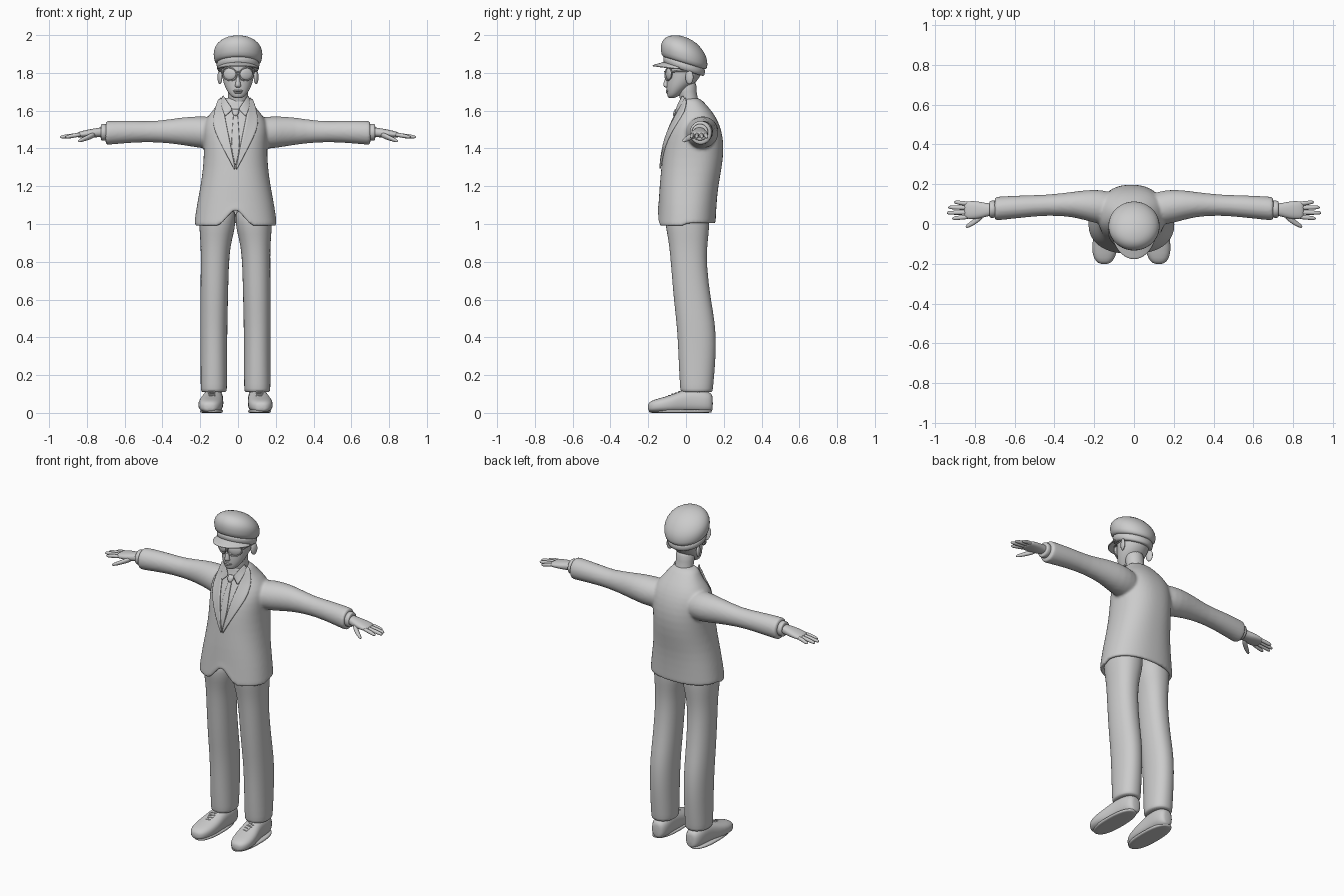
import bpy, bmesh, math
from mathutils import Vector

XC = -0.013  # body centre line, slightly off the head's


def finish(name, verts, faces, levels=1, thick=0):
    bm = bmesh.new()
    vs = [bm.verts.new(v) for v in verts]
    for f in faces:
        bm.faces.new([vs[i] for i in f])
    bmesh.ops.recalc_face_normals(bm, faces=bm.faces)
    for f in bm.faces:
        f.smooth = True
    me = bpy.data.meshes.new(name)
    bm.to_mesh(me)
    bm.free()
    ob = bpy.data.objects.new(name, me)
    bpy.context.collection.objects.link(ob)
    if thick:
        m = ob.modifiers.new("thick", 'SOLIDIFY')
        m.thickness, m.offset = thick, 0
    if levels:
        m = ob.modifiers.new("sub", 'SUBSURF')
        m.levels = m.render_levels = levels
    return ob


def loft(name, rings, axis='z', p=2.0, sides=24, s=1, ox=0, warp=None, levels=1):
    """Skin rings (t, a, b, ra, rb[, slope]) set along an axis; s mirrors in x."""
    verts = []
    for r in rings:
        t, a, b, ra, rb = r[:5]
        for i in range(sides):
            c, d = math.cos(2 * math.pi * i / sides), math.sin(2 * math.pi * i / sides)
            u = math.copysign(abs(c) ** (2 / p), c) * ra
            w = math.copysign(abs(d) ** (2 / p), d) * rb
            v = {'z': Vector((a + u, b + w, t)), 'x': Vector((t, a + u, b + w)),
                 'y': Vector((a + u, t, b + w))}[axis]
            if len(r) > 5:
                v.z -= r[5] * w
            v.x = ox + s * v.x
            verts.append(warp(v) if warp else v)
    n = len(rings)
    faces = [(k * sides + i, k * sides + (i + 1) % sides, (k + 1) * sides + (i + 1) % sides, (k + 1) * sides + i)
             for k in range(n - 1) for i in range(sides)]
    faces += [tuple(range(sides)), tuple(range((n - 1) * sides, n * sides))]
    return finish(name, verts, faces, levels)


def strip(name, a, b, thick, n=5):
    """Ruled panel between two edges of 3D points."""
    verts = [Vector(p).lerp(Vector(q), i / n) for p, q in zip(a, b) for i in range(n + 1)]
    faces = [(k * (n + 1) + i, k * (n + 1) + i + 1, (k + 1) * (n + 1) + i + 1, (k + 1) * (n + 1) + i)
             for k in range(len(a) - 1) for i in range(n)]
    return finish(name, verts, faces, 1, thick)


def tube(name, pts, r, closed=False):
    cu = bpy.data.curves.new(name, 'CURVE')
    cu.dimensions, cu.bevel_depth, cu.bevel_resolution, cu.use_fill_caps = '3D', r, 2, True
    sp = cu.splines.new('POLY')
    sp.points.add(len(pts) - 1)
    for q, v in zip(sp.points, pts):
        q.co = (*v, 1)
    sp.use_cyclic_u = closed
    ob = bpy.data.objects.new(name, cu)
    bpy.context.collection.objects.link(ob)
    return ob


def ball(name, loc, size, rz=0):
    bpy.ops.mesh.primitive_uv_sphere_add(segments=24, ring_count=14, radius=1, location=loc, rotation=(0, 0, rz))
    ob = bpy.context.object
    ob.name, ob.scale = name, size
    for f in ob.data.polygons:
        f.use_smooth = True
    return ob


# Jacket body: hollow hem with a front notch, closing in at the neck
body = [(1.0, 0, .002, .219, .155), (1.015, 0, .003, .217, .154), (1.1, 0, .008, .205, .153),
        (1.2, 0, .015, .185, .155), (1.3, 0, .03, .171, .16), (1.4, 0, .04, .166, .161),
        (1.48, 0, .045, .172, .147), (1.54, 0, .05, .168, .122), (1.59, 0, .048, .13, .095),
        (1.63, 0, .038, .096, .07), (1.675, 0, .02, .072, .05)]
inner = [(1.14, 0, .01, .17, .125), (1.02, 0, .003, .192, .13), (1.0, 0, .002, .197, .133)]


def notch(v):
    if v.y < 0 and v.z < 1.1:
        d = abs(v.x - XC)
        v.z += (.095 * max(0, 1 - d / .085) - .012) * (1.1 - v.z) / .1
    return v


jacket = loft("jacket", inner + body, p=2.3, sides=64, ox=XC, warp=notch)
sleeve = [(.06, .07, 1.475, .075, .075), (.13, .08, 1.482, .085, .085), (.2, .09, 1.486, .086, .085),
          (.3, .1, 1.493, .063, .073), (.43, .095, 1.488, .051, .054), (.55, .089, 1.49, .056, .058),
          (.685, .078, 1.483, .06, .064), (.7, .077, 1.482, .059, .063), (.701, .077, 1.482, .05, .054)]
sleeves = [loft("sleeve", sleeve, 'x', sides=32, s=s) for s in (1, -1)]
bpy.ops.object.select_all(action='DESELECT')
for o in sleeves + [jacket]:
    o.select_set(True)
bpy.context.view_layer.objects.active = jacket
bpy.ops.object.join()
m = jacket.modifiers.new("weld", 'REMESH')
m.mode, m.voxel_size, m.use_smooth_shade = 'VOXEL', .008, True
m = jacket.modifiers.new("soften", 'SMOOTH')
m.factor, m.iterations = .5, 6


def on_chest(pts, s, off):
    """Lay (x, z) points on the front of the jacket body."""
    out = []
    for x, z in pts:
        k = next((i for i in range(len(body) - 2) if z <= body[i + 1][0]), len(body) - 2)
        A, B = body[k], body[k + 1]
        f = min(1, (z - A[0]) / (B[0] - A[0]))
        cy, rx, ry = (A[i] + (B[i] - A[i]) * f for i in (2, 3, 4))
        q = min(.97, abs(x) / rx)
        out.append((XC + s * x, cy - ry * (1 - q ** 2.3) ** (1 / 2.3) - off, z))
    return out


# Lapels and shirt collar flaps
for s, side in ((1, "left"), (-1, "right")):
    strip(side + "_lapel",
          on_chest([(.075, 1.675), (.062, 1.6), (.048, 1.53), (.034, 1.46), (.016, 1.37), (.0, 1.29)], s, .006),
          on_chest([(.092, 1.66), (.112, 1.6), (.125, 1.53), (.098, 1.46), (.05, 1.37), (.006, 1.285)], s, .007), .012)
    strip(side + "_shirt_collar",
          on_chest([(.066, 1.685), (.042, 1.645), (.012, 1.607)], s, .012),
          on_chest([(.08, 1.66), (.072, 1.61), (.055, 1.565)], s, .012), .007)
# Tie
tie = [(.011, 1.59), (.016, 1.52), (.024, 1.43), (.016, 1.37), (.003, 1.31)]
strip("tie", on_chest(tie, 1, .005), on_chest(tie, -1, .005), .008)
loft("tie_knot", [(1.61, XC, -.045, .02, .012), (1.6, XC, -.05, .021, .014), (1.57, XC, -.063, .012, .011)])

# Trousers, shoes, cuffs and hands
leg = [(1.11, .095, .005, .1, .12), (1.0, .096, .007, .096, .117), (.95, .1, .01, .09, .11),
       (.88, .106, .012, .078, .1), (.78, .11, .015, .074, .094), (.6, .113, .033, .073, .098),
       (.48, .115, .052, .072, .102), (.36, .115, .059, .071, .101), (.25, .115, .058, .07, .096),
       (.14, .115, .056, .07, .088), (.115, .115, .056, .068, .085), (.108, .115, .056, .062, .078)]
shoe = [(-.202, .137, .03, .018, .016), (-.19, .137, .033, .042, .029), (-.15, .136, .039, .063, .037),
        (-.08, .13, .047, .067, .046), (-.02, .122, .06, .057, .06), (.04, .118, .066, .053, .065),
        (.1, .116, .06, .052, .06), (.135, .115, .055, .038, .05), (.142, .115, .05, .02, .035)]
palm = [(.69, .073, 1.488, .03, .027), (.73, .072, 1.486, .031, .025), (.765, .07, 1.481, .04, .024),
        (.8, .07, 1.478, .046, .021), (.84, .07, 1.473, .045, .016), (.855, .07, 1.471, .036, .011)]
thumb = [(.75, .055, 1.477, .016, .016), (.785, .025, 1.462, .021, .016), (.82, .0, 1.448, .014, .012),
         (.838, -.01, 1.441, .011, .01), (.847, -.014, 1.438, .004, .004)]
fingers = [("index", .036, .028, .915), ("middle", .058, .056, .942), ("ring", .081, .084, .935), ("little", .102, .11, .905)]
for s, side in ((1, "left"), (-1, "right")):
    loft(side + "_trouser_leg", leg, p=2.2, sides=32, s=s, ox=XC)
    loft(side + "_shoe", shoe, 'y', p=2.5, s=s, ox=XC)
    loft(side + "_sole", [(0, .127, -.03, .05, .155), (.001, .127, -.03, .06, .167),
                          (.016, .127, -.03, .062, .169), (.018, .127, -.03, .05, .155)], p=2.4, s=s, ox=XC)
    for i in range(4):
        y, z = -.035 - .018 * i, .113 - .007 * i
        tube(side + "_lace", [(XC + s * (.124 + d), y + e, z - h) for d, e, h in
                              ((-.03, .008, .012), (-.012, .003, .001), (.012, -.003, .001), (.03, -.008, .012))], .004)
    loft(side + "_shirt_cuff", [(.68, .075, 1.485, .045, .046), (.722, .074, 1.486, .044, .045),
                                (.726, .074, 1.486, .041, .042), (.727, .074, 1.486, .03, .03)], 'x', s=s)
    loft(side + "_palm", palm, 'x', p=2.3, s=s)
    loft(side + "_thumb", thumb, 'x', sides=12, s=s)
    for n, y0, y1, x1 in fingers:
        f = [(.825, 0, .0115), (.87, .4, .0115), (x1 - .02, .8, .0105), (x1 - .006, .95, .008), (x1, 1, .003)]
        loft(f"{side}_{n}_finger", [(x, y0 + (y1 - y0) * t, 1.474 - .014 * t, r, r) for x, t, r in f], 'x', sides=12, s=s)

# Head, neck, face
loft("neck", [(1.56, 0, .035, .06, .055), (1.64, 0, .022, .053, .047), (1.7, 0, .005, .052, .048), (1.77, 0, 0, .06, .06)])
loft("head", [(1.666, 0, -.078, .02, .016), (1.679, 0, -.066, .041, .033), (1.71, 0, -.05, .061, .053),
              (1.74, 0, -.03, .075, .073), (1.78, 0, -.012, .085, .089), (1.82, 0, -.005, .09, .096),
              (1.87, 0, -.005, .088, .096), (1.9, 0, -.005, .06, .07)], sides=32)
loft("nose", [(1.8, 0, -.092, .008, .01), (1.75, 0, -.103, .011, .015), (1.732, 0, -.105, .018, .018),
              (1.722, 0, -.1, .014, .012)], sides=16)
ball("upper_lip", (0, -.096, 1.705), (.026, .011, .006))
ball("lower_lip", (0, -.094, 1.696), (.022, .011, .006))
for s, side in ((1, "left"), (-1, "right")):
    ball(side + "_ear", (s * .096, .018, 1.777), (.011, .022, .037), -s * .35)
    ball(side + "_lens", (s * .044, -.09, 1.794), (.036, .012, .032), s * .4)
    rim = [(s * (.044 + .038 * math.cos(a)), -.094 + .017 * math.cos(a), 1.794 + .034 * math.sin(a) + .005 * math.cos(a))
           for a in (math.tau * i / 28 for i in range(28))]
    tube(side + "_rim", rim, .0035, True)
    tube(side + "_temple", [(s * .081, -.077, 1.805), (s * .093, -.04, 1.81), (s * .095, .03, 1.808)], .004)
tube("glasses_bridge", [(-.012, -.108, 1.805), (0, -.113, 1.807), (.012, -.108, 1.805)], .004)

# Cap: band, tilted crown and curved brim
loft("cap_band", [(1.812, 0, -.01, .1, .1, .3), (1.814, 0, -.01, .11, .107, .3), (1.85, 0, -.01, .116, .113, .3),
                  (1.86, 0, -.01, .11, .107, .3)], sides=40)
loft("cap_crown", [(1.848, 0, -.01, .108, .108, .3), (1.856, 0, -.009, .124, .121, .3), (1.9, 0, -.01, .132, .126, .3),
                   (1.937, 0, -.014, .124, .114, .26), (1.972, 0, -.026, .095, .085, .16),
                   (1.992, 0, -.04, .055, .05, .1), (1.999, 0, -.048, .012, .012)], sides=40)
angles = [math.radians(-78 + 156 * i / 16) for i in range(17)]
strip("cap_brim", [(.108 * math.sin(a), -.01 - .105 * math.cos(a), 1.82 + .035 * math.cos(a)) for a in angles],
      [(.114 * math.sin(a), -.015 - .163 * math.cos(a), 1.815 + .022 * math.cos(a)) for a in angles], .008)
